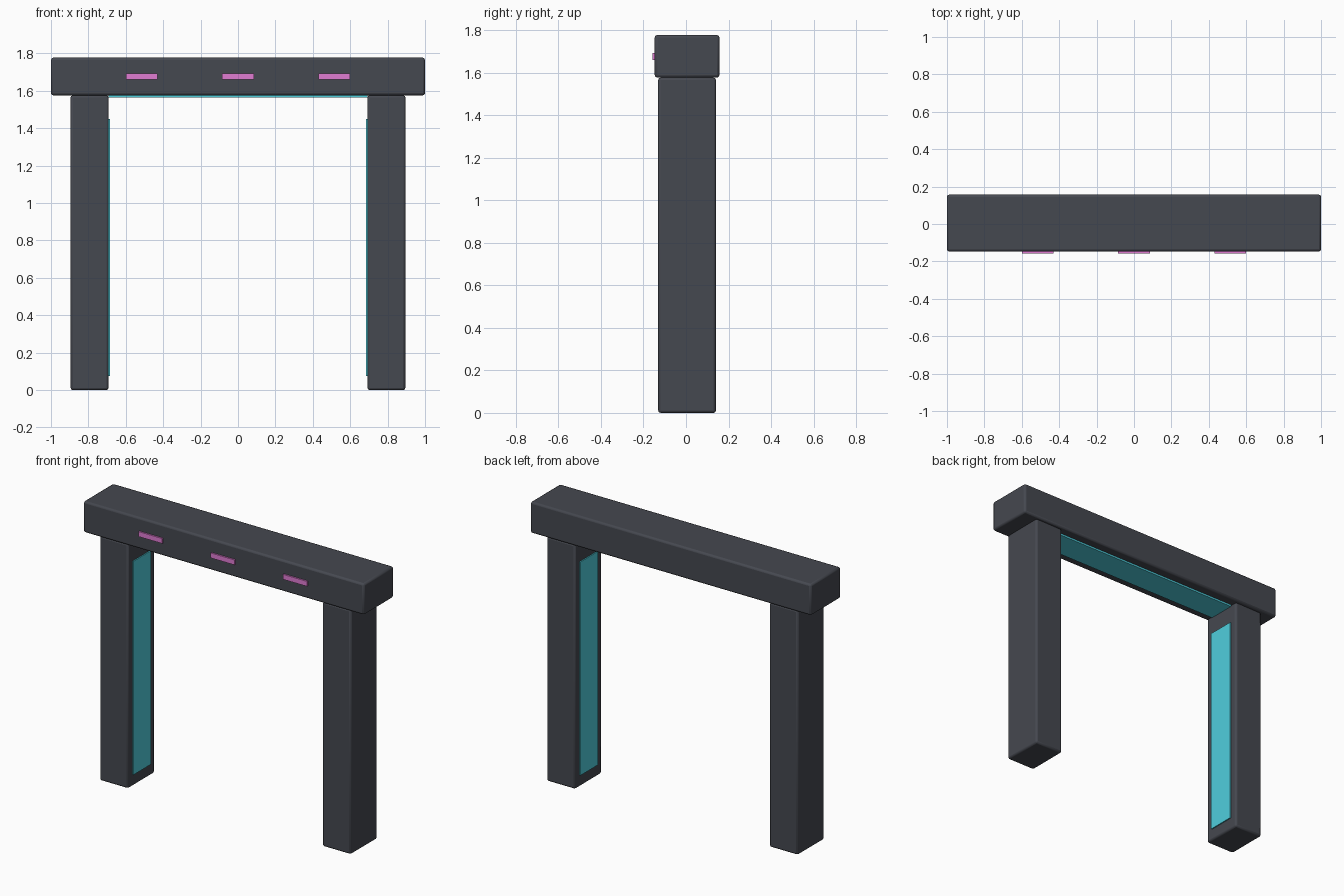
import bpy

if "Cube" in bpy.data.objects:
    bpy.data.objects.remove(bpy.data.objects["Cube"])


def material(name, rgb):
    m = bpy.data.materials.new(name)
    m.diffuse_color = (*rgb, 1)
    m.use_nodes = True
    m.node_tree.nodes["Principled BSDF"].inputs["Base Color"].default_value = m.diffuse_color
    return m


DARK = material("dark_metal", (0.06, 0.065, 0.08))
CYAN = material("cyan_glow", (0.08, 0.62, 0.72))
PINK = material("pink_glow", (0.75, 0.2, 0.65))


def box(name, lo, hi, mat, bevel=0.0):
    """Box between two corners, optionally with rounded edges."""
    centre = [(a + b) / 2 for a, b in zip(lo, hi)]
    bpy.ops.mesh.primitive_cube_add(size=1, location=centre)
    ob = bpy.context.object
    ob.name = name
    ob.scale = [b - a for a, b in zip(lo, hi)]
    bpy.ops.object.transform_apply(location=False, rotation=False, scale=True)
    ob.data.materials.append(mat)
    if bevel:
        mod = ob.modifiers.new("rounded_edges", 'BEVEL')
        mod.width = bevel
        mod.segments = 2
        bpy.ops.object.shade_smooth_by_angle()
    return ob


YC = 0.005          # body sits slightly back of the front lights
LEG_TOP = 1.576     # underside of the beam

# Top beam
box("beam", (-1, YC - 0.152, LEG_TOP), (1, YC + 0.152, 1.777), DARK, 0.012)

# Legs and their inner light panels
for side, s in (("left", -1), ("right", 1)):
    x0, x1 = sorted((s * 0.692, s * 0.895))
    box(side + "_leg", (x0, YC - 0.136, 0), (x1, YC + 0.136, LEG_TOP), DARK, 0.012)
    x0, x1 = sorted((s * 0.685, s * 0.695))
    box(side + "_inner_panel", (x0, YC - 0.09, 0.075), (x1, YC + 0.09, 1.45), CYAN)

# Light strip under the beam
box("underside_strip", (-0.692, YC - 0.09, 1.564), (0.692, YC + 0.09, 1.58), CYAN)

# Three small lights on the front of the beam
for i, x in enumerate((-0.515, 0, 0.515)):
    box(f"front_light_{i + 1}", (x - 0.085, -0.157, 1.66),
        (x + 0.085, -0.142, 1.692), PINK)
